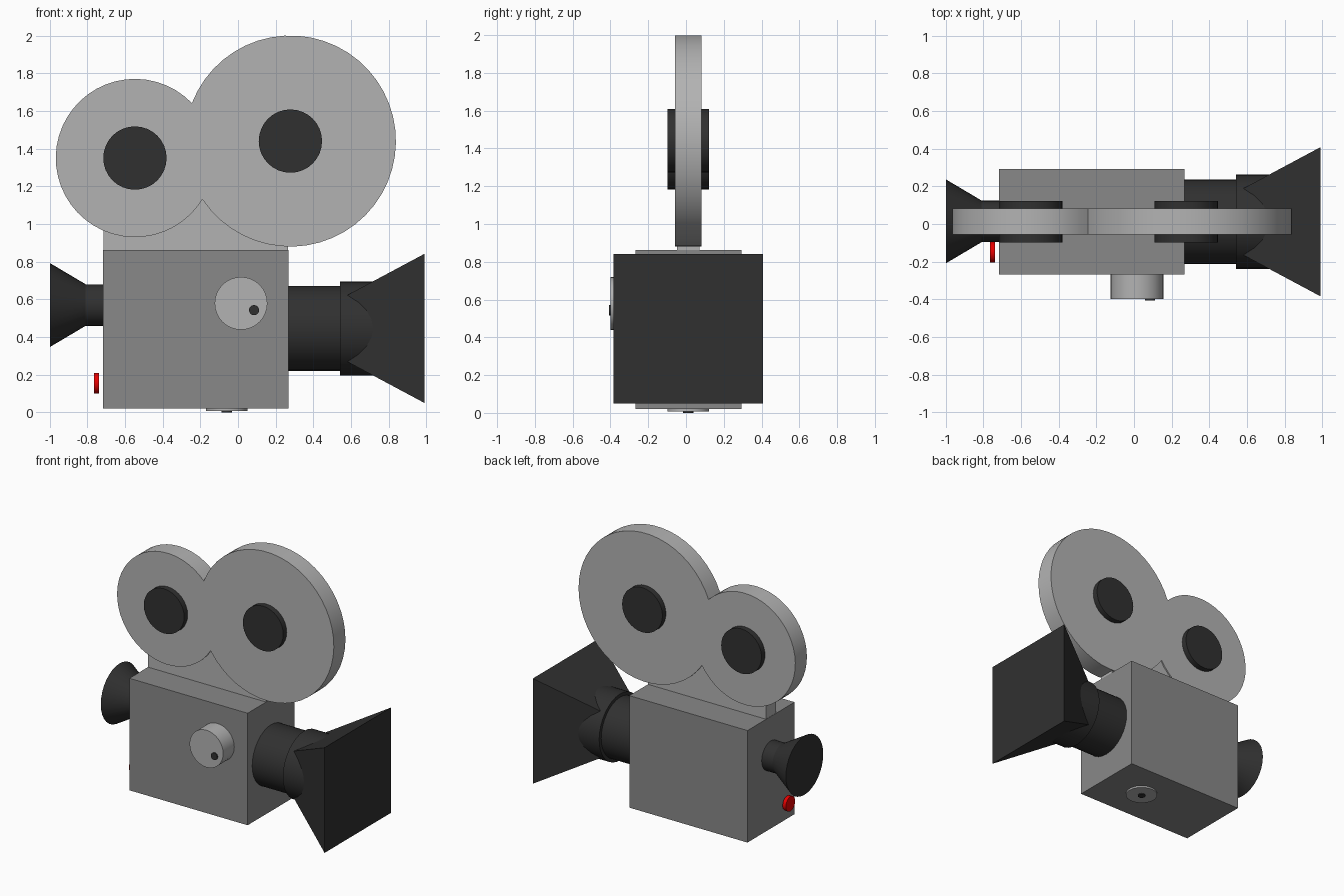
import bpy, bmesh
from math import cos, sin, pi, acos, atan2, hypot

if "Cube" in bpy.data.objects:
    bpy.data.objects.remove(bpy.data.objects["Cube"])

CY = 0.012  # depth of the camera's centre line


def material(name, rgb):
    m = bpy.data.materials.new(name)
    m.diffuse_color = (*rgb, 1)
    m.use_nodes = True
    m.node_tree.nodes["Principled BSDF"].inputs["Base Color"].default_value = m.diffuse_color
    return m


BODY = material("body_grey", (0.25, 0.25, 0.25))
DARK = material("dark_grey", (0.03, 0.03, 0.03))
LIGHT = material("light_grey", (0.45, 0.45, 0.45))
RED = material("red", (0.8, 0.0, 0.0))


def finish(name, bm, mat, smooth=False):
    bmesh.ops.recalc_face_normals(bm, faces=bm.faces)
    mesh = bpy.data.meshes.new(name)
    bm.to_mesh(mesh)
    bm.free()
    ob = bpy.data.objects.new(name, mesh)
    bpy.context.collection.objects.link(ob)
    mesh.materials.append(mat)
    if smooth:
        bpy.ops.object.select_all(action='DESELECT')
        ob.select_set(True)
        bpy.context.view_layer.objects.active = ob
        bpy.ops.object.shade_smooth_by_angle()
    return ob


def loft(name, rings, mat, smooth=False):
    """Skin a list of equal-length point rings and cap both ends."""
    bm = bmesh.new()
    vs = [[bm.verts.new(p) for p in ring] for ring in rings]
    n = len(vs[0])
    for a, b in zip(vs, vs[1:]):
        for i in range(n):
            j = (i + 1) % n
            bm.faces.new((a[i], a[j], b[j], b[i]))
    bm.faces.new(vs[0])
    bm.faces.new(vs[-1])
    return finish(name, bm, mat, smooth)


def turned(name, axis, centre, profile, mat, sides=32):
    """Round part: profile of (position, radius) along an axis."""
    place = {'X': lambda t, u, v: (t, u, v),
             'Y': lambda t, u, v: (u, t, v),
             'Z': lambda t, u, v: (u, v, t)}[axis]
    rings = [[place(t, centre[0] + r * cos(2 * pi * i / sides),
                    centre[1] + r * sin(2 * pi * i / sides))
              for i in range(sides)] for t, r in profile]
    return loft(name, rings, mat, True)


def rect_x(x, y0, y1, z0, z1):
    return [(x, y0, z0), (x, y1, z0), (x, y1, z1), (x, y0, z1)]


def box(name, x, y, z, mat):
    return loft(name, [rect_x(t, *y, *z) for t in x], mat)


# Body and the narrow stand under the reels
box("camera_body", (-0.717, 0.267), (-0.267, 0.293), (0.02, 0.863), BODY)
box("reel_stand", (-0.715, 0.265), (-0.047, 0.071), (0.85, 1.2), LIGHT)

# Film magazine: one outline around two overlapping reels
big, small = (0.278, 1.44, 0.56), (-0.547, 1.35, 0.42)
dx, dz = small[0] - big[0], small[1] - big[1]
d, facing = hypot(dx, dz), atan2(dz, dx)


def outer_arc(reel, other, direction, n):
    half = acos((d * d + reel[2] ** 2 - other[2] ** 2) / (2 * d * reel[2]))
    angles = [direction + half + (2 * pi - 2 * half) * i / n for i in range(n)]
    return [(reel[0] + reel[2] * cos(a), reel[1] + reel[2] * sin(a)) for a in angles]


outline = outer_arc(big, small, facing, 42) + outer_arc(small, big, facing + pi, 38)
loft("film_magazine", [[(x, y, z) for x, z in outline] for y in (-0.057, 0.081)],
     LIGHT, True)

# Reel hubs, showing on both sides
for label, reel in (("large", big), ("small", small)):
    turned(label + "_reel_hub", 'Y', reel[:2], [(-0.099, 0.168), (0.123, 0.168)], DARK)

# Lens barrel with wider front ring
turned("lens_barrel", 'X', (CY, 0.446),
       [(0.26, 0.225), (0.54, 0.225), (0.54, 0.25), (0.72, 0.25)], DARK)

# Square flared lens hood
loft("lens_hood", [rect_x(x, CY - h, CY + h, 0.446 - h, 0.446 + h)
                   for x, h in ((0.545, 0.158), (0.99, 0.396))], DARK)

# Eyepiece with flared cup
turned("eyepiece", 'X', (0.014, 0.57),
       [(-0.71, 0.11), (-0.808, 0.11), (-0.997, 0.222)], DARK)

# Record button
turned("record_button", 'X', (-0.15, 0.155), [(-0.765, 0.055), (-0.738, 0.055)], RED)

# Side dial with its marker
turned("side_dial", 'Y', (0.016, 0.579), [(-0.26, 0.14), (-0.399, 0.14)], LIGHT)
turned("dial_marker", 'Y', (0.085, 0.543), [(-0.38, 0.027), (-0.407, 0.027)], DARK, 16)

# Tripod mount underneath
turned("tripod_mount", 'Z', (-0.06, CY), [(0.03, 0.111), (0.007, 0.111)], LIGHT)
turned("tripod_socket", 'Z', (-0.06, CY), [(0.02, 0.027), (0.0, 0.027)], DARK, 16)
